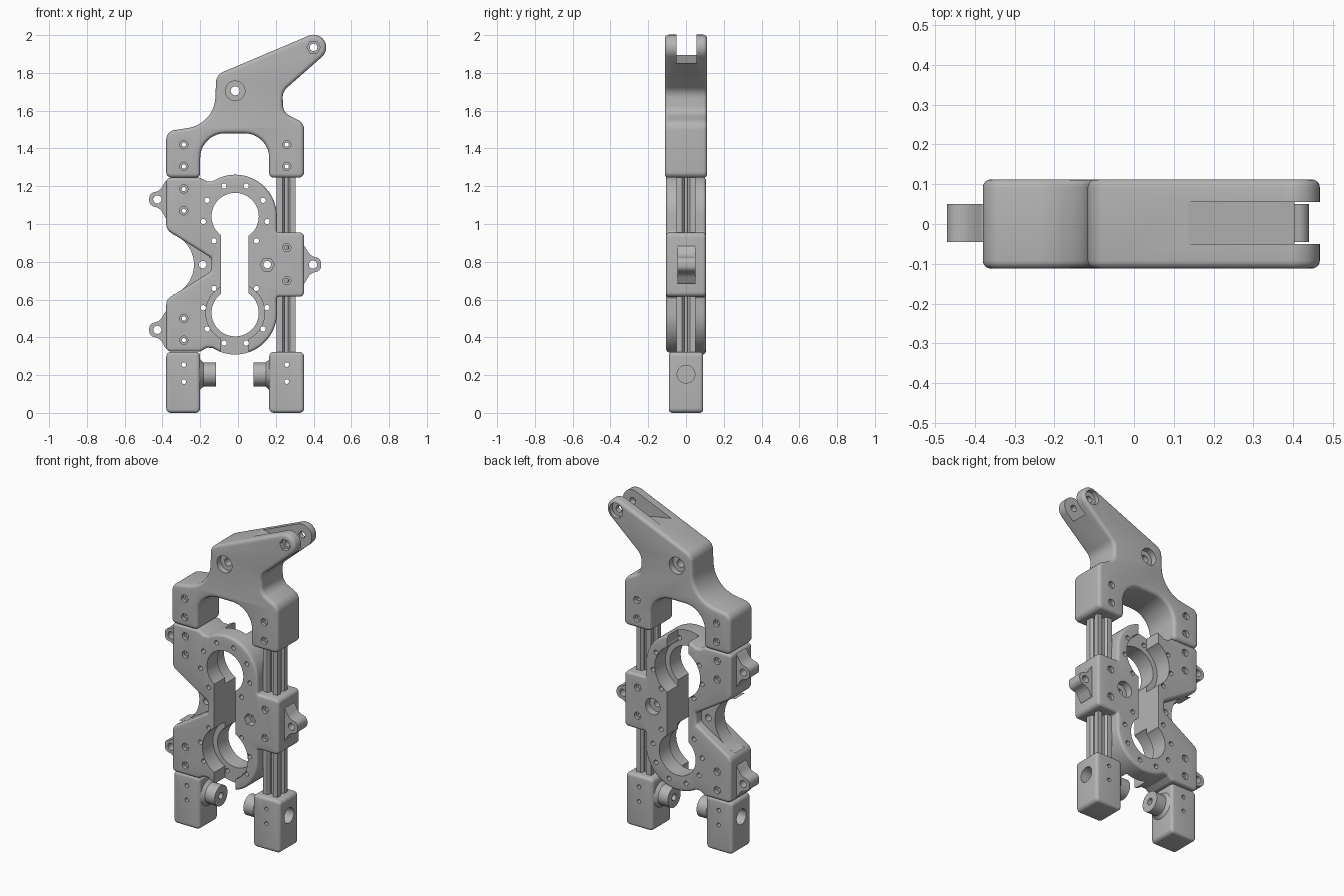
import bpy, bmesh, math
from mathutils import Vector

cube = bpy.data.objects.get("Cube")
if cube:
    bpy.data.objects.remove(cube, do_unlink=True)

grey = bpy.data.materials.new("plain grey")
grey.use_nodes = True
grey.diffuse_color = (0.46, 0.46, 0.46, 1)
grey.node_tree.nodes["Principled BSDF"].inputs["Base Color"].default_value = grey.diffuse_color


def arc(cx, cz, r, a0, a1, n):
    """Points on an arc, angles in degrees."""
    angles = [math.radians(a0 + (a1 - a0) * i / n) for i in range(n + 1)]
    return [(cx + r * math.cos(a), cz + r * math.sin(a)) for a in angles]


def rounded(points, steps=7):
    """Replace each corner (x, z, radius) by a fillet; plain (x, z) stays."""
    out = []
    for i, p in enumerate(points):
        if len(p) < 3:
            out.append(p)
            continue
        c = Vector(p[:2])
        a = (Vector(points[i - 1][:2]) - c).normalized()
        b = (Vector(points[(i + 1) % len(points)][:2]) - c).normalized()
        half = a.angle(b) / 2
        centre = c + (a + b).normalized() * p[2] / math.sin(half)
        start = c + a * p[2] / math.tan(half) - centre
        end = c + b * p[2] / math.tan(half) - centre
        for k in range(steps + 1):
            t = k / steps
            sweep = math.pi - 2 * half
            v = (start * math.sin((1 - t) * sweep) + end * math.sin(t * sweep)) / math.sin(sweep)
            out.append(tuple(centre + v))
    return out


def apply_modifier(obj, mod):
    bpy.context.view_layer.objects.active = obj
    bpy.ops.object.modifier_apply(modifier=mod.name)


def prism(name, points, y0, y1, bevel=0):
    """Extrude an x-z outline from y0 to y1, with optionally rounded rims."""
    bm = bmesh.new()
    face = bm.faces.new([bm.verts.new((x, y0, z)) for x, z in points])
    new = bmesh.ops.extrude_face_region(bm, geom=[face])["geom"]
    bmesh.ops.translate(bm, vec=(0, y1 - y0, 0), verts=[v for v in new if isinstance(v, bmesh.types.BMVert)])
    bmesh.ops.recalc_face_normals(bm, faces=bm.faces)
    mesh = bpy.data.meshes.new(name)
    bm.to_mesh(mesh)
    bm.free()
    mesh.materials.append(grey)
    obj = bpy.data.objects.new(name, mesh)
    bpy.context.collection.objects.link(obj)
    if bevel:
        mod = obj.modifiers.new("rim", "BEVEL")
        mod.width, mod.segments = bevel, 4
        mod.limit_method, mod.angle_limit = "ANGLE", math.radians(50)
        mod.use_clamp_overlap = False
        apply_modifier(obj, mod)
    return obj


def tube(name, x0, x1, z, r0, r1):
    """Round part along x."""
    bpy.ops.mesh.primitive_cone_add(vertices=32, radius1=r0, radius2=r1, depth=abs(x1 - x0),
                                    location=((x0 + x1) / 2, 0, z),
                                    rotation=(0, math.copysign(math.pi / 2, x1 - x0), 0))
    obj = bpy.context.object
    obj.name = name
    obj.data.materials.append(grey)
    return obj


def cut(obj, cutter):
    cutter.hide_render = True
    mod = obj.modifiers.new("cut", "BOOLEAN")
    mod.operation, mod.solver, mod.object = "DIFFERENCE", "EXACT", cutter
    apply_modifier(obj, mod)
    bpy.data.objects.remove(cutter, do_unlink=True)


def drill(obj, x, z, r, y0=-0.3, y1=0.3, sides=16):
    cut(obj, prism("drill", arc(x, z, r, 0, 360 - 360 / sides, sides - 1), y0, y1))


def bolt(obj, x, z, depth):
    """Through hole with a shallow seat on both faces."""
    drill(obj, x, z, 0.011)
    drill(obj, x, z, 0.022, -0.3, 0.02 - depth)
    drill(obj, x, z, 0.022, depth - 0.02, 0.3)


def smooth(obj):
    bpy.ops.object.select_all(action="DESELECT")
    obj.select_set(True)
    bpy.context.view_layer.objects.active = obj
    bpy.ops.object.shade_smooth_by_angle(angle=math.radians(32))


LEFT_X, RIGHT_X, MID = -0.287, 0.258, 0.785   # bolt columns and mid height
RING_X, RING_Z = -0.015, 0.53                 # lower ring centre

# Upper frame: arched legs and an arm with a forked tip
frame = prism("upper_frame", rounded(
    [(-.38, 1.245, .03), (-.2, 1.245, .025), (-.2, 1.48, .13), (.165, 1.48, .13),
     (.165, 1.245, .025), (.35, 1.245, .03), (.35, 1.535, .06), (.24, 1.59, .06), (.235, 1.7, .07)]
    + arc(.4, 1.935, .067, -46, 114, 14)
    + [(-.115, 1.79, .06), (-.125, 1.53, .17), (-.38, 1.49, .05)], 9), -.112, .112, .02)
cut(frame, prism("fork", [(.135, 1.896), (.6, 1.814), (.6, 2.2), (.135, 2.2)], -.05, .055))
for x in (LEFT_X, RIGHT_X):
    for z in (1.305, 1.42):
        bolt(frame, x, z, .112)
drill(frame, RING_X, 1.705, .024)
for side in (-1, 1):
    drill(frame, RING_X, 1.705, .052, *sorted((side * .3, side * .075)), sides=32)
drill(frame, .4, 1.935, .02)
drill(frame, .4, 1.935, .036, -.3, -.085, 6)
drill(frame, .4, 1.935, .045, .085, .3, 32)

# Main body: two stacked rings, a side column and a rod clamp
lower = rounded([(-.14, .75, .04), (-.38, .6, .05), (-.38, .325, .025), (-.2, .325, .025), (-.165, .345, .015)]
                + arc(RING_X, RING_Z, .221, 237, 360, 24)
                + [(.206, .615, .012), (.35, .615, .025), (.35, MID)])
lower = lower[4:-1]
upper = [(x, 2 * MID - z) for x, z in reversed(lower)]
body = prism("main_body", lower + upper, -.105, .105, .016)
cut(body, prism("opening", [(-.09, .55), (.055, .55), (.055, 1.02), (-.09, 1.02)], -.3, .3))
for z, y0, y1, end in ((RING_Z, -.3, 0, .2), (2 * MID - RING_Z, 0, .3, 1.4)):
    drill(body, RING_X, z, .125, sides=48)
    drill(body, RING_X, z, .156, y0, y1, 48)
    cut(body, prism("ring_gap", [(-.09, z), (.055, z), (.055, end), (-.09, end)], y0, y1))
    up = 1 if z > MID else -1
    for angle in (-49, -9, 30, 70):
        for s in (-1, 1):
            a = math.radians(angle)
            drill(body, RING_X + s * .171 * math.cos(a), z + up * .171 * math.sin(a), .014)
for z in (.385, .5, 1.07, 1.185):
    bolt(body, LEFT_X, z, .105)
for z in (.7, .875):
    bolt(body, RIGHT_X, z, .105)
drill(body, .155, MID, .02)
drill(body, .155, MID, .038, -.3, -.06, 6)
drill(body, .155, MID, .05, .06, .3, 32)

# Thin web with a hole in the body's side notch
web = prism("notch_web", arc(-.404, MID, .171, -80, 80, 20)
            + [(-.15, .9), (-.115, .87), (-.115, .7), (-.15, .67)], -.045, .05)
drill(web, -.187, MID, .02)
parts = [frame, body, web]

# Ears on both sides
for name, s, base, z in (("lower_right_ear", -1, .38, .44), ("upper_right_ear", -1, .38, 1.13),
                         ("left_ear", 1, .35, MID)):
    half = [(-.02, -.1), (.002, -.1, .01), (.035, -.043, .06), (.09, -.034, .032)]
    outline = half + [(p[0], -p[1], *p[2:]) for p in reversed(half)]
    ear = prism(name, [(s * (base + u), z + v) for u, v in rounded(outline)], -.045, .05)
    drill(ear, s * (base + .047), z, .022)
    parts.append(ear)

# Slotted rod between frame and foot
quarter = [(-.05, -.05), (-.02, -.05), (-.009, -.036), (-.009, -.024),
           (.009, -.024), (.009, -.036), (.02, -.05)]
section = list(quarter)
for _ in range(3):
    quarter = [(-v, u) for u, v in quarter]
    section += quarter
rod = prism("guide_rod", section, .3, 1.27)
rod.rotation_euler.x = math.pi / 2
rod.location.x = .255
parts.append(rod)

# Feet with inward bosses
for name, x0, x1, s, col in (("right", -.38, -.2, 1, LEFT_X), ("left", .165, .35, -1, RIGHT_X)):
    foot = prism(name + "_foot", rounded([(x0, 0, .025), (x1, 0, .025), (x1, .323, .025), (x0, .323, .025)]),
                 -.091, .091, .018)
    inner, outer = (x1, x0) if s > 0 else (x0, x1)
    for z in (.165, .255):
        drill(foot, col, z, .012)
    cut(foot, tube("socket", outer - s * .1, outer + s * .07, .205, .047, .047))
    boss = tube(name + "_boss", inner - s * .02, inner + s * .084, .203, .063, .063)
    collar = tube(name + "_boss_collar", inner - s * .002, inner + s * .018, .203, .082, .063)
    cut(boss, tube("axle_hole", inner + s * .02, inner + s * .2, .203, .02, .02))
    parts += [foot, boss, collar]

for part in parts:
    smooth(part)
